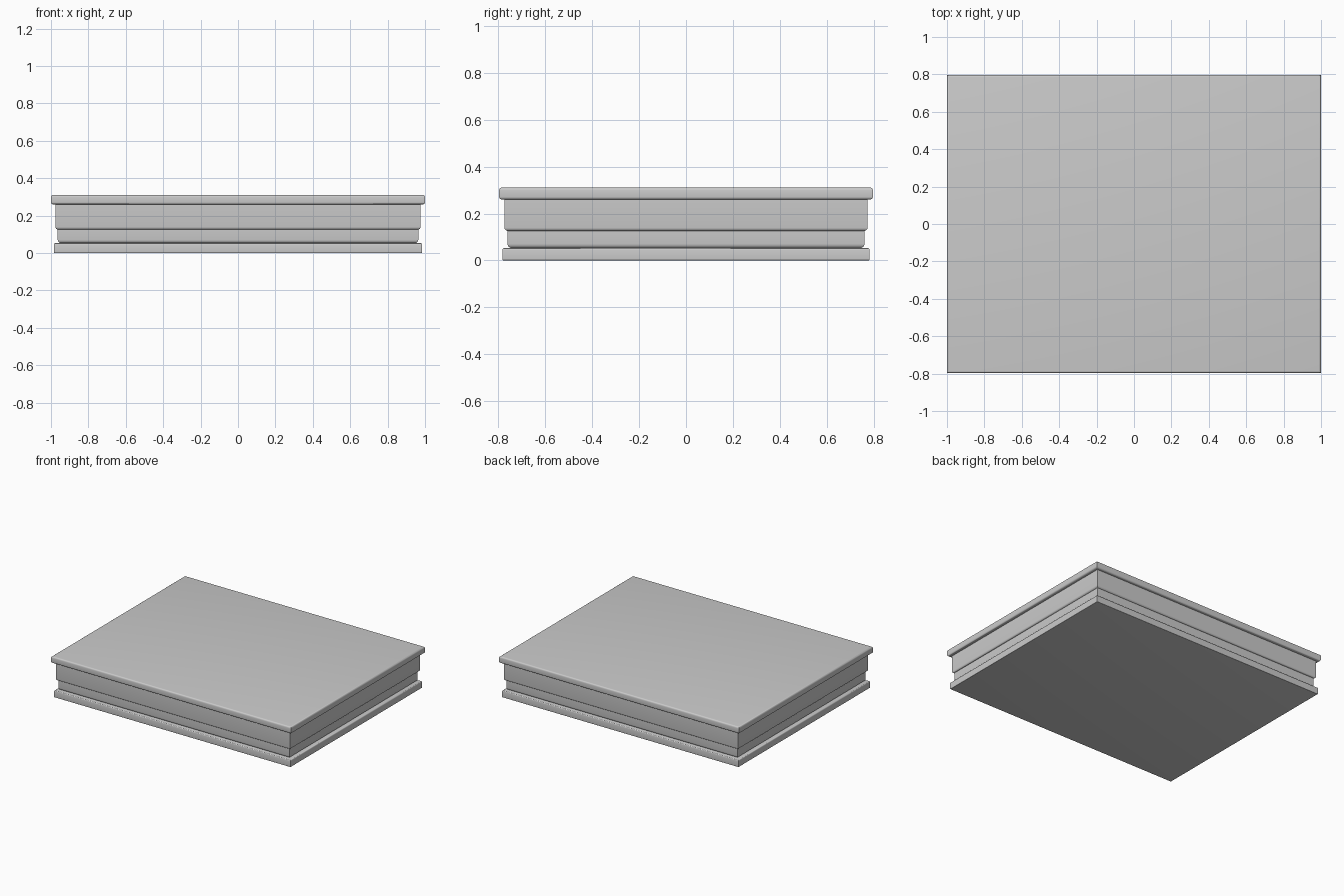
import bpy, bmesh
from math import sin, cos, pi

if "Cube" in bpy.data.objects:
    bpy.data.objects.remove(bpy.data.objects["Cube"])

STEPS = 4


def moulded_slab(name, hx, hy, z0, z1, r_bottom, r_top):
    """Rectangular slab with mitred corners and rounded lower / upper rims."""
    profile = []  # (inset, height) from bottom to top
    angles = [i * pi / 2 / STEPS for i in range(STEPS + 1)]
    if r_bottom:
        profile += [(r_bottom * (1 - sin(a)), z0 + r_bottom * (1 - cos(a))) for a in angles]
    else:
        profile.append((0, z0))
    if r_top:
        profile += [(r_top * (1 - cos(a)), z1 - r_top * (1 - sin(a))) for a in angles]
    else:
        profile.append((0, z1))

    bm = bmesh.new()
    rings = [[bm.verts.new((sx * (hx - d), sy * (hy - d), z))
              for sx, sy in ((-1, -1), (1, -1), (1, 1), (-1, 1))]
             for d, z in profile]
    for low, high in zip(rings, rings[1:]):
        for i in range(4):
            j = (i + 1) % 4
            bm.faces.new((low[i], low[j], high[j], high[i]))
    bm.faces.new(rings[0][::-1])
    bm.faces.new(rings[-1])

    mesh = bpy.data.meshes.new(name)
    bm.to_mesh(mesh)
    bm.free()
    obj = bpy.data.objects.new(name, mesh)
    bpy.context.collection.objects.link(obj)
    bpy.ops.object.select_all(action='DESELECT')
    obj.select_set(True)
    bpy.context.view_layer.objects.active = obj
    bpy.ops.object.shade_smooth_by_angle(angle=pi / 6)
    return obj


# Base plate on the floor
moulded_slab("base_plate", 0.985, 0.782, 0.0, 0.053, 0.004, 0.008)
# Recessed lower band
moulded_slab("lower_band", 0.964, 0.761, 0.053, 0.128, 0.018, 0)
# Taller upper band
moulded_slab("upper_band", 0.976, 0.774, 0.126, 0.262, 0.014, 0)
# Overhanging top plate
moulded_slab("top_plate", 1.0, 0.797, 0.26, 0.311, 0.012, 0.012)
